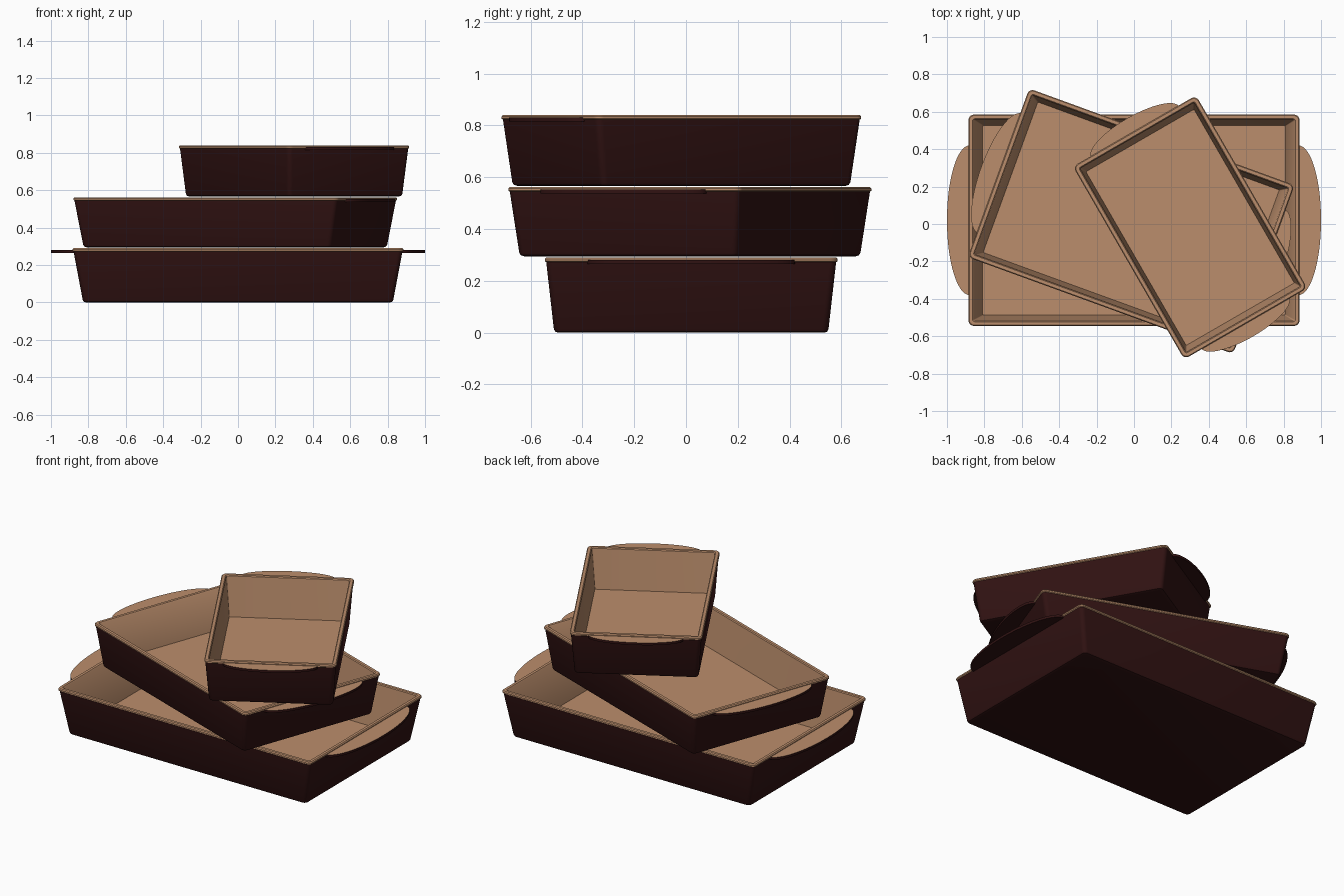
import bpy, bmesh, math
from mathutils import Matrix

if "Cube" in bpy.data.objects:
    bpy.data.objects.remove(bpy.data.objects["Cube"])


def material(name, rgb):
    m = bpy.data.materials.new(name)
    m.diffuse_color = (*rgb, 1)
    m.use_nodes = True
    m.node_tree.nodes["Principled BSDF"].inputs["Base Color"].default_value = m.diffuse_color
    return m


GLAZE = material("dark_glaze", (0.03, 0.006, 0.006))
CLAY = material("tan_clay", (0.5, 0.27, 0.15))


def finish(bm, name, place):
    bmesh.ops.recalc_face_normals(bm, faces=bm.faces)
    me = bpy.data.meshes.new(name)
    bm.to_mesh(me)
    bm.free()
    me.materials.append(GLAZE)
    me.materials.append(CLAY)
    ob = bpy.data.objects.new(name, me)
    bpy.context.collection.objects.link(ob)
    ob.matrix_world = place
    bpy.ops.object.select_all(action='DESELECT')
    ob.select_set(True)
    bpy.context.view_layer.objects.active = ob
    bpy.ops.object.shade_smooth_by_angle(angle=math.radians(35))
    return ob


def rounded_rect(hx, hy, r, n=5):
    pts = []
    for k, (sx, sy) in enumerate([(1, 1), (-1, 1), (-1, -1), (1, -1)]):
        for i in range(n + 1):
            a = math.pi / 2 * (k + i / n)
            pts.append((sx * (hx - r) + r * math.cos(a), sy * (hy - r) + r * math.sin(a)))
    return pts


def dish(name, length, width, height, place):
    # tapered body lofted from the base, over the lip, down to the inner floor
    bm = bmesh.new()
    base = 0.935
    # (inset, z, corner radius, material of the band below the ring)
    profile = [(0.014, 0.0, 0.016, 0), (0.004, 0.004, 0.022, 0), (0.0, 0.014, 0.025, 0),
               (0.005, height - 0.018, 0.025, 0), (0.0, height - 0.014, 0.03, 1),
               (0.0, height - 0.006, 0.03, 1), (0.005, height, 0.026, 1),
               (0.022, height, 0.012, 1), (0.027, height - 0.005, 0.008, 1),
               (0.024, 0.025, 0.006, 1)]
    rings = []
    for inset, z, r, mat in profile:
        s = base + (1 - base) * min(1, z / (height - 0.014))
        ring = [bm.verts.new((x, y, z)) for x, y in
                rounded_rect(length / 2 * s - inset, width / 2 * s - inset, r)]
        if rings:
            n = len(ring)
            for i in range(n):
                j = (i + 1) % n
                f = bm.faces.new((rings[-1][i], rings[-1][j], ring[j], ring[i]))
                f.material_index = mat
        rings.append(ring)
    bm.faces.new(rings[0][::-1])
    bm.faces.new(rings[-1]).material_index = 1
    finish(bm, name, place)


def handle(name, length, height, depth, half, side, place):
    # flat half-ellipse tab tucked under the lip
    bm = bmesh.new()
    z0, z1 = height - 0.025, height - 0.010
    n = 32
    x0 = length / 2 - 0.006
    pts = [(length / 2 - 0.012, -half)]
    for i in range(n + 1):
        a = math.pi * (i / n - 0.5)
        pts.append((x0 + (depth + 0.006) * math.cos(a), half * math.sin(a)))
    pts.append((length / 2 - 0.012, half))
    lo = [bm.verts.new((side * x, y, z0)) for x, y in pts]
    hi = [bm.verts.new((side * x, y, z1)) for x, y in pts]
    bm.faces.new(lo)
    bm.faces.new(hi).material_index = 1
    for i in range(len(pts)):
        j = (i + 1) % len(pts)
        bm.faces.new((lo[i], lo[j], hi[j], hi[i]))
    finish(bm, name, place)


# size name, length, width, height, handle scale, centre, turn
STACK = [
    ("large", 1.77, 1.13, 0.29, 1.0, (0.0, 0.02, 0.0), 0),
    ("medium", 1.51, 0.96, 0.267, 0.85, (-0.015, 0.015, 0.295), -20),
    ("small", 1.19, 0.76, 0.273, 0.68, (0.30, -0.018, 0.567), -60),
]
for size, l, w, h, k, loc, turn in STACK:
    place = Matrix.Translation(loc) @ Matrix.Rotation(math.radians(turn), 4, 'Z')
    dish(size + "_dish", l, w, h, place)
    for side, tag in ((1, "right"), (-1, "left")):
        handle(f"{size}_handle_{tag}", l, h, 0.115 * k, 0.40 * k, side, place)
